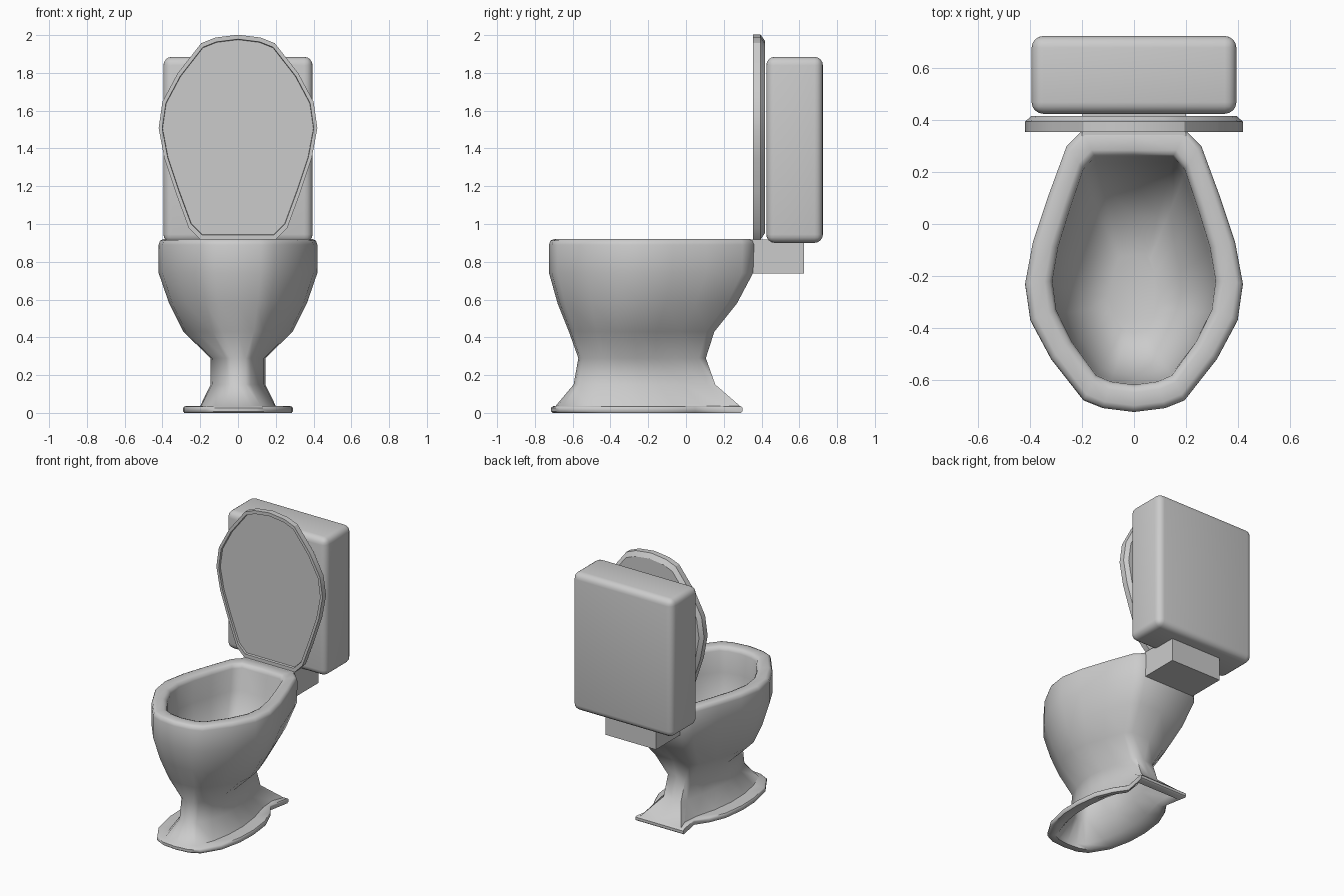
import bpy, bmesh
from math import radians

if "Cube" in bpy.data.objects:
    bpy.data.objects.remove(bpy.data.objects["Cube"])

# Right half of the rim outline, front centre to back centre (x, y)
RIM = [(0, -.725), (.12, -.71), (.195, -.68), (.32, -.52), (.40, -.37), (.42, -.23),
       (.39, -.07), (.33, .11), (.26, .30), (.20, .36), (0, .36)]
FOOT = [(0, -.69), (.07, -.68), (.12, -.65), (.17, -.52), (.195, -.38), (.20, -.23),
        (.18, -.07), (.14, .08), (.13, .20), (.16, .285), (0, .285)]
PLATE = [(0, -.715), (.10, -.705), (.17, -.67), (.25, -.54), (.285, -.38), (.29, -.23),
         (.27, -.07), (.22, .05), (.16, .14), (.19, .30), (0, .30)]


def mirrored(half):
    return half + [(-x, y) for x, y in half[-2:0:-1]]


def flat_ring(half, z, s=1.0, cy=-.2):
    return [(x * s, cy + (y - cy) * s, z) for x, y in mirrored(half)]


def fit_ring(z, hw, front, back):
    """Rim outline stretched to a half width and a front/back range."""
    return [(x / .42 * hw, front + (y + .725) / 1.085 * (back - front), z)
            for x, y in mirrored(RIM)]


def finish(name, bm, angle=40):
    bmesh.ops.recalc_face_normals(bm, faces=bm.faces)
    me = bpy.data.meshes.new(name)
    bm.to_mesh(me)
    bm.free()
    ob = bpy.data.objects.new(name, me)
    bpy.context.collection.objects.link(ob)
    bpy.ops.object.select_all(action='DESELECT')
    ob.select_set(True)
    bpy.context.view_layer.objects.active = ob
    bpy.ops.object.shade_smooth_by_angle(angle=radians(angle))
    return ob


def loft(name, rings, angle=40):
    bm = bmesh.new()
    loops = [[bm.verts.new(p) for p in r] for r in rings]
    n = len(loops[0])
    for a, b in zip(loops, loops[1:]):
        for i in range(n):
            j = (i + 1) % n
            bm.faces.new((a[i], a[j], b[j], b[i]))
    bm.faces.new(loops[0])
    bm.faces.new(loops[-1])
    return finish(name, bm, angle)


def box(name, lo, hi, bevel=0):
    bm = bmesh.new()
    bmesh.ops.create_cube(bm, size=1)
    for v in bm.verts:
        v.co = [(a + b) / 2 + c * (b - a) for a, b, c in zip(lo, hi, v.co)]
    if bevel:
        bmesh.ops.bevel(bm, geom=bm.edges[:], offset=bevel, segments=4,
                        profile=.5, affect='EDGES')
    return finish(name, bm)


# Bowl and pedestal: inside of bowl, over the rim, down the leg, up the hollow foot
loft("bowl", [
    fit_ring(.40, .10, -.42, -.12),
    fit_ring(.44, .19, -.51, .03),
    fit_ring(.58, .27, -.585, .16),
    fit_ring(.74, .31, -.615, .235),
    fit_ring(.89, .315, -.62, .26),
    fit_ring(.912, .325, -.63, .268),
    fit_ring(.92, .345, -.65, .285),
    fit_ring(.92, .395, -.70, .34),
    fit_ring(.912, .413, -.718, .355),
    fit_ring(.89, .42, -.725, .36),
    fit_ring(.74, .42, -.725, .355),
    fit_ring(.58, .365, -.68, .27),
    fit_ring(.43, .29, -.62, .15),
    fit_ring(.29, .145, -.57, .105),
    fit_ring(.15, .145, -.595, .155),
    flat_ring(FOOT, .037),
    flat_ring(PLATE, .035, .98),
    flat_ring(PLATE, .027),
    flat_ring(PLATE, .008),
    flat_ring(PLATE, 0, .98),
    flat_ring(PLATE, 0, .89),
    flat_ring(FOOT, .03, .95),
    fit_ring(.15, .125, -.57, .13),
    fit_ring(.29, .125, -.545, .08),
    fit_ring(.34, .15, -.53, .05),
], 50)


# Raised lid: the rim outline stood upright, shallow recess in front, chamfered back
def lid_ring(y, s):
    return [(x, y, 1.277 - v) for x, v, _ in flat_ring(RIM, 0, s)]


loft("lid", [lid_ring(.37, .95), lid_ring(.355, .955), lid_ring(.355, 1),
             lid_ring(.395, 1), lid_ring(.417, .94)], 25)

# Shelf joining bowl and tank, and the tank
box("tank_shelf", (-.20, .33, .737), (.20, .625, .918))
box("tank", (-.395, .425, .90), (.395, .725, 1.885), .045)
